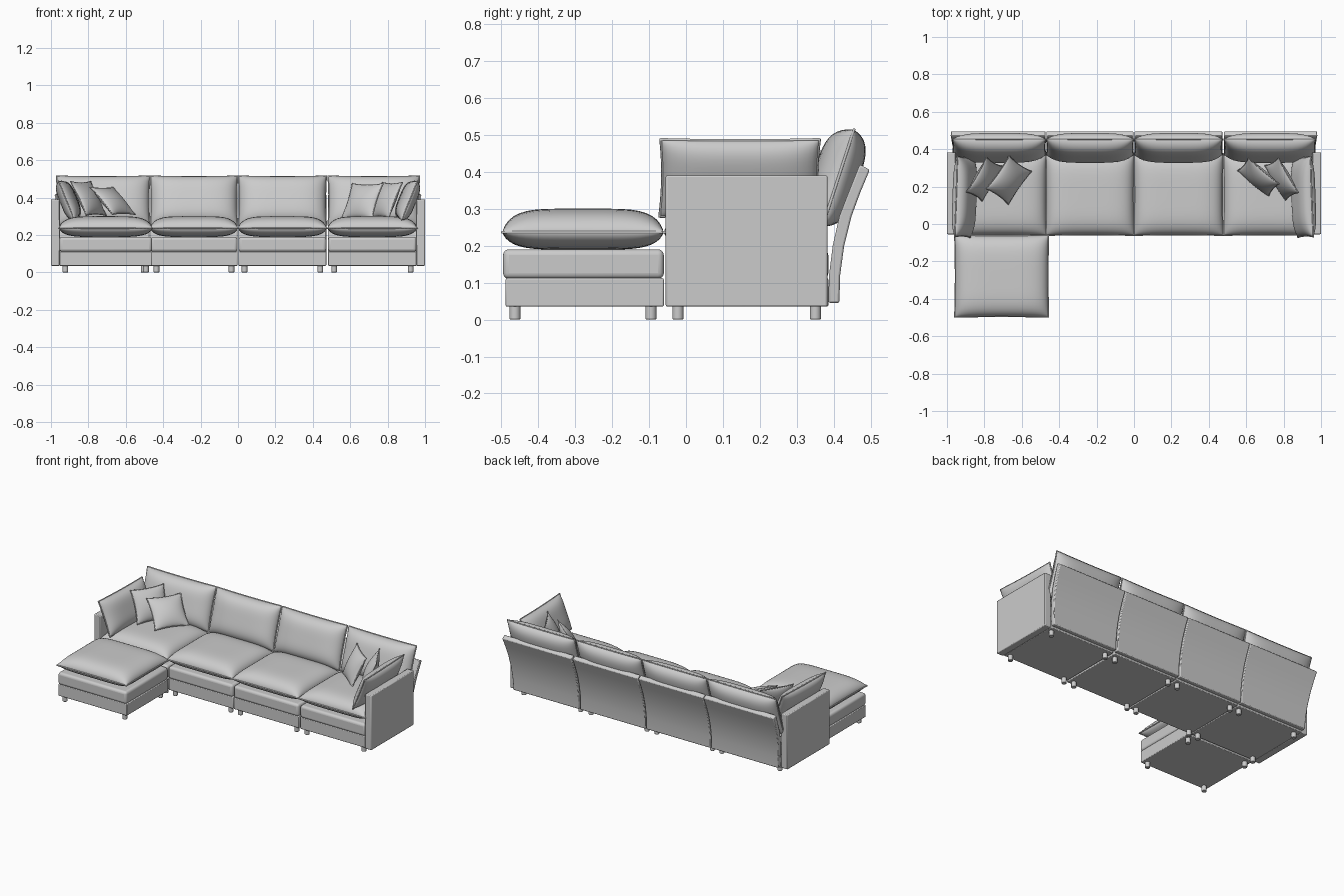
import bpy, bmesh, math
from mathutils import Matrix, Vector

if "Cube" in bpy.data.objects:
    bpy.data.objects.remove(bpy.data.objects["Cube"])


def add_object(name, bm, smooth=False):
    bmesh.ops.recalc_face_normals(bm, faces=bm.faces)
    me = bpy.data.meshes.new(name)
    bm.to_mesh(me)
    bm.free()
    for p in me.polygons:
        p.use_smooth = smooth
    ob = bpy.data.objects.new(name, me)
    bpy.context.collection.objects.link(ob)
    return ob


def soften(ob, width, segments):
    mod = ob.modifiers.new("bevel", "BEVEL")
    mod.width, mod.segments = width, segments
    bpy.ops.object.select_all(action="DESELECT")
    ob.select_set(True)
    bpy.context.view_layer.objects.active = ob
    bpy.ops.object.shade_smooth_by_angle(angle=math.radians(35))


def box(name, x, y, z, bevel, segments=2):
    bm = bmesh.new()
    bmesh.ops.create_cube(bm, size=1)
    for v in bm.verts:
        v.co = [(a + b) / 2 + c * (b - a) for (a, b), c in zip((x, y, z), v.co)]
    soften(add_object(name, bm), bevel, segments)


def leg(x, y):
    bm = bmesh.new()
    bmesh.ops.create_cone(bm, cap_ends=True, segments=16, radius1=0.015, radius2=0.015,
                          depth=0.04, matrix=Matrix.Translation((x, y, 0.02)))
    soften(add_object("leg", bm), 0.002, 1)


def cushion(name, w, h, front, back, loc, tilt=0, turn=0, power=4, puff=0.55,
            pinch=0.03, pipe=0.004, n=24):
    """Stuffed cushion in its local XY plane, with a piped seam around the rim."""
    mat = (Matrix.Translation(loc) @ Matrix.Rotation(math.radians(turn), 4, "Z")
           @ Matrix.Rotation(math.radians(tilt), 4, "X"))
    s = [math.sin(math.pi / 2 * (2 * i / n - 1)) for i in range(n + 1)]

    def flat(u, v):
        return (w / 2 * u * (1 - pinch * (1 - v * v)), h / 2 * v * (1 - pinch * (1 - u * u)))

    bm = bmesh.new()
    sides = []
    for t in (front, -back):
        grid = {}
        for i, u in enumerate(s):
            for j, v in enumerate(s):
                rim = i in (0, n) or j in (0, n)
                if rim and sides:
                    grid[i, j] = sides[0][i, j]
                    continue
                f = 0 if rim else ((1 - abs(u) ** power) * (1 - abs(v) ** power)) ** puff
                grid[i, j] = bm.verts.new((*flat(u, v), t * f))
        sides.append(grid)
        for i in range(n):
            for j in range(n):
                bm.faces.new([grid[i, j], grid[i + 1, j], grid[i + 1, j + 1], grid[i, j + 1]])
    add_object(name, bm, True).matrix_world = mat

    # piped seam
    rim = ([(u, -1) for u in s[:-1]] + [(1, v) for v in s[:-1]]
           + [(-u, 1) for u in s[:-1]] + [(-1, -v) for v in s[:-1]])
    cu = bpy.data.curves.new(name + "_piping", "CURVE")
    cu.dimensions = "3D"
    cu.bevel_depth, cu.bevel_resolution = pipe, 1
    sp = cu.splines.new("POLY")
    sp.points.add(len(rim) - 1)
    for p, (u, v) in zip(sp.points, rim):
        p.co = (*flat(u, v), 0, 1)
    sp.use_cyclic_u = True
    ob = bpy.data.objects.new(name + "_piping", cu)
    bpy.context.collection.objects.link(ob)
    ob.matrix_world = mat


def back_panel(x0, x1, flare0, flare1):
    """Curved, backward-leaning panel; the outer edges flare towards the top."""
    outer = [(0.415, 0.045), (0.417, 0.12), (0.428, 0.2), (0.448, 0.28), (0.472, 0.345), (0.497, 0.405)]
    inner = [(0.47, 0.42), (0.44, 0.345), (0.415, 0.28), (0.397, 0.2), (0.387, 0.12), (0.385, 0.045)]
    prof = outer + inner
    bm = bmesh.new()
    rings = [[bm.verts.new((x + f * (z - 0.045) / 0.37, y, z)) for y, z in prof]
             for x, f in ((x0, flare0), (x1, flare1))]
    k = len(prof)
    for i in range(k):
        j = (i + 1) % k
        bm.faces.new([rings[0][i], rings[0][j], rings[1][j], rings[1][i]])
    for i in range(k // 2 - 1):
        for r in rings:
            bm.faces.new([r[i], r[i + 1], r[k - 2 - i], r[k - 1 - i]])
    soften(add_object("back_panel", bm), 0.005, 2)


def seat_module(name, x0, x1, y0, y1, cushion_y):
    cx, (c0, c1) = (x0 + x1) / 2, cushion_y
    box(name + "_base", (x0, x1), (y0, y1), (0.035, 0.112), 0.004)
    box(name + "_lower_cushion", (x0, x1), (y0 - 0.007, y1), (0.11, 0.19), 0.016, 4)
    cushion(name + "_cushion", x1 - x0 + 0.006, c1 - c0, 0.064, 0.047,
            (cx, (c0 + c1) / 2, 0.236), power=5, pinch=0.015)
    for x in (x0 + 0.032, x1 - 0.032):
        for y in (y0 + 0.025, y1 - 0.035):
            leg(x, y)


# four seat modules with backs
for x0, x1, f0, f1 in ((-0.955, -0.472, -0.025, 0), (-0.468, -0.003, 0, 0),
                       (0.003, 0.472, 0, 0), (0.482, 0.955, 0, 0.025)):
    seat_module("seat", x0, x1, -0.047, 0.385, (-0.06, 0.375))
    back_panel(x0, x1, f0, f1)
    a, b = x0 + f0 * 0.6, x1 + f1 * 0.6
    cushion("back_cushion", b - a, 0.275, 0.068, 0.055, ((a + b) / 2, 0.412, 0.383),
            tilt=72, pinch=0.02)

# ottoman in front of the left seat
seat_module("ottoman", -0.955, -0.46, -0.488, -0.06, (-0.497, -0.06))

# arms and arm cushions
for s in (-1, 1):
    box("arm", sorted((s * 0.953, s)), (-0.055, 0.383), (0.035, 0.39), 0.005)
    cushion("arm_cushion", 0.43, 0.225, 0.05, 0.04, (s * 0.91, 0.145, 0.383),
            tilt=68, turn=-s * 88, pinch=0.03)

# loose throw pillows
for x, y, z, tilt, turn in ((-0.67, 0.235, 0.382, 45, 55), (-0.80, 0.24, 0.395, 62, 60),
                            (0.665, 0.25, 0.382, 64, -40), (0.79, 0.24, 0.387, 66, -60)):
    cushion("throw_pillow", 0.215, 0.205, 0.036, 0.036, (x, y, z), tilt, turn,
            power=2, puff=0.6, pinch=0.08, pipe=0.003, n=18)
